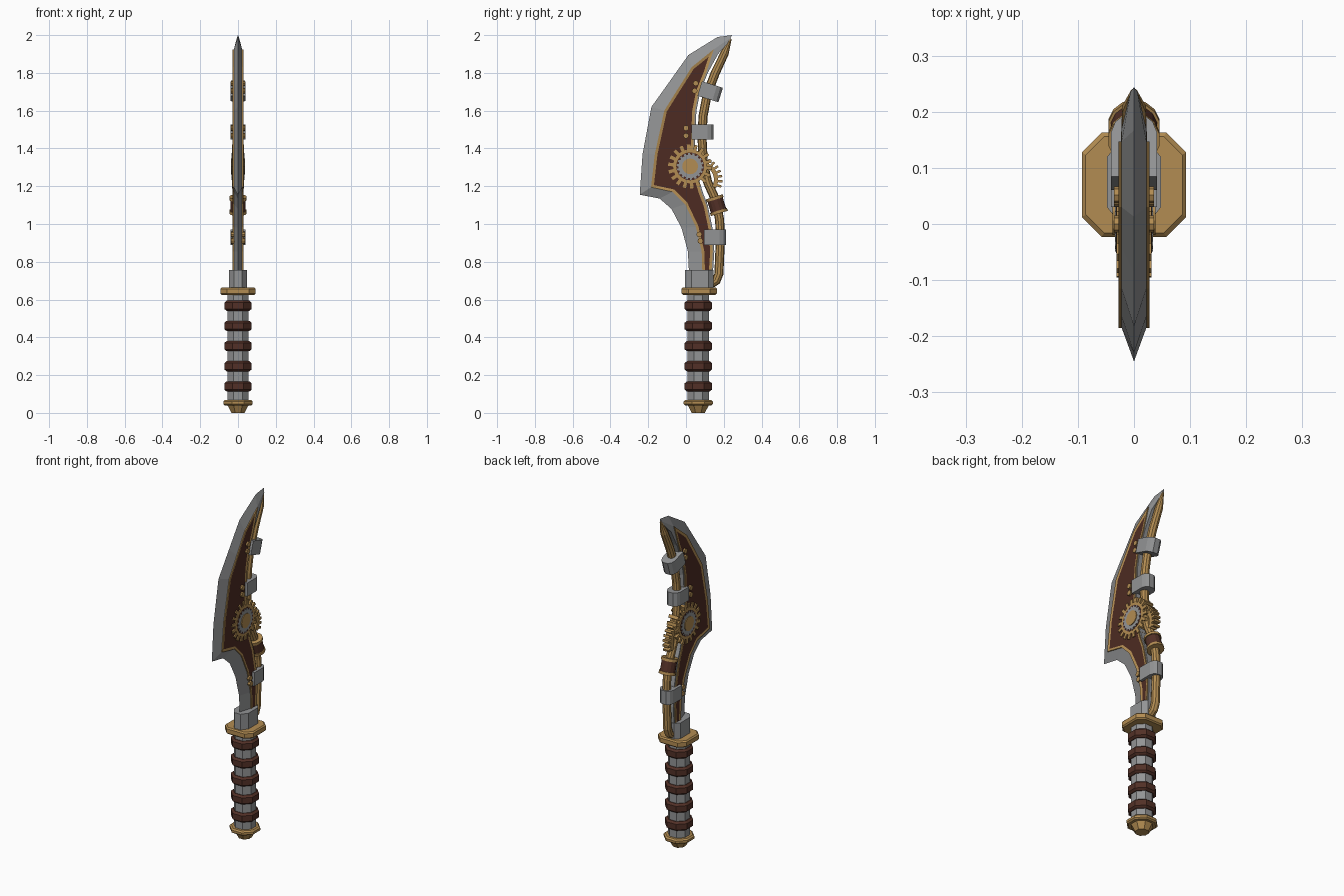
import bpy, bmesh, math
from mathutils import Matrix, Vector

if "Cube" in bpy.data.objects:
    bpy.data.objects.remove(bpy.data.objects["Cube"])


def material(name, col):
    m = bpy.data.materials.new(name)
    m.diffuse_color = (*col, 1)
    m.use_nodes = True
    m.node_tree.nodes["Principled BSDF"].inputs["Base Color"].default_value = m.diffuse_color
    return m


GOLD = material("brass", (0.45, 0.265, 0.085))
STEEL = material("steel", (0.29, 0.295, 0.30))
BROWN = material("dark_panel", (0.075, 0.024, 0.016))
LEATHER = material("leather", (0.085, 0.030, 0.020))


def finish(name, bm, *mats):
    bmesh.ops.recalc_face_normals(bm, faces=bm.faces)
    me = bpy.data.meshes.new(name)
    bm.to_mesh(me)
    bm.free()
    for m in mats:
        me.materials.append(m)
    ob = bpy.data.objects.new(name, me)
    bpy.context.collection.objects.link(ob)
    return ob


def loft(name, rings, mat):
    """Join equal-length rings of 3D points, capping both ends."""
    bm = bmesh.new()
    vs = [[bm.verts.new(p) for p in r] for r in rings]
    n = len(rings[0])
    for a, b in zip(vs, vs[1:]):
        for i in range(n):
            j = (i + 1) % n
            bm.faces.new((a[i], a[j], b[j], b[i]))
    bm.faces.new(vs[0])
    bm.faces.new(vs[-1])
    return finish(name, bm, mat)


def plate(name, pts, half, mat):
    """Extrude a (y, z) outline along x, symmetric about x = 0."""
    return loft(name, [[(x, y, z) for y, z in pts] for x in (-half, half)], mat)


def stack(name, levels, cy, mat, cut=0.586):
    """Chamfered square rings (z, half width) stacked along z."""
    rings = []
    for z, a in levels:
        c = a * (1 - cut)
        o = [(a, -c), (a, c), (c, a), (-c, a), (-a, c), (-a, -c), (-c, -a), (c, -a)]
        rings.append([(x, cy + y, z) for x, y in o])
    return loft(name, rings, mat)


def arc_teeth(cy, cz, r0, r1, n, a0=0.0, a1=2 * math.pi):
    pts, step = [], (a1 - a0) / n
    for k in range(n):
        for f, r in ((0.0, r0), (0.45, r0), (0.5, r1), (0.95, r1)):
            a = a0 + (k + f) * step
            pts.append((cy + r * math.cos(a), cz + r * math.sin(a)))
    return pts


# Handle
HY = 0.065
stack("pommel_tip", [(0, 0.035), (0.045, 0.058)], HY, GOLD)
stack("pommel_plate", [(0.04, 0.07), (0.047, 0.078), (0.06, 0.078), (0.068, 0.07)], HY, GOLD)
stack("grip_core", [(0.06, 0.056), (0.64, 0.056)], HY, STEEL)
for i in range(5):
    z = 0.14 + i * 0.1067
    stack(f"grip_wrap_{i + 1}", [(z - 0.027, 0.06), (z - 0.017, 0.072),
                                 (z + 0.017, 0.072), (z + 0.027, 0.06)], HY, LEATHER)
stack("guard", [(0.625, 0.086), (0.632, 0.093), (0.657, 0.093), (0.664, 0.086)], 0.07, GOLD, 0.38)
collar = [(0.02, -0.006), (0.048, 0.03), (0.048, 0.12), (0.025, 0.146)]
collar += [(-x, y) for x, y in reversed(collar)]
loft("blade_collar", [[(x, y, z) for x, y in collar] for z in (0.66, 0.757)], STEEL)

# Blade: cutting edge, bevel line and spine for each section, as (y, z)
T = 0.022
SEC = [((0.018, 0.70), (0.088, 0.70), (0.140, 0.70)),
       ((0.010, 0.855), (0.083, 0.855), (0.150, 0.855)),
       ((-0.024, 0.98), (0.052, 0.985), (0.140, 0.98)),
       ((-0.077, 1.08), (-0.005, 1.105), (0.115, 1.10)),
       ((-0.140, 1.135), (-0.070, 1.17), (0.090, 1.165)),
       ((-0.245, 1.155), (-0.185, 1.195), (0.070, 1.23)),
       ((-0.230, 1.37), (-0.165, 1.37), (0.045, 1.37)),
       ((-0.183, 1.62), (-0.115, 1.60), (0.055, 1.60)),
       ((-0.085, 1.757), (-0.043, 1.715), (0.075, 1.70)),
       ((0.013, 1.895), (0.030, 1.83), (0.115, 1.80)),
       ((0.167, 1.99), (0.147, 1.925), (0.170, 1.90)),
       ((0.244, 2.0), (0.236, 1.985), (0.238, 1.975))]
rings = []
for i, (f, e, b) in enumerate(SEC):
    t = T if i < len(SEC) - 1 else 0.006
    rings.append([(0, *f), (t, *e), (t, *b), (-t, *b), (-t, *e)])
loft("blade", rings, STEEL)

# Side panels: raised brass rim around a dark inset face
outline = [e for _, e, _ in SEC[:-1]] + [(b[0] - 0.008, b[1]) for _, _, b in SEC[-3::-1]]
for side, name in ((1, "right"), (-1, "left")):
    bm = bmesh.new()
    face = bm.faces.new([bm.verts.new((side * (T - 0.004), y, z)) for y, z in outline])
    ext = bmesh.ops.extrude_face_region(bm, geom=[face], use_keep_orig=True)
    top = [g for g in ext["geom"] if isinstance(g, bmesh.types.BMFace)][0]
    for v in top.verts:
        v.co.x = side * (T + 0.006)
    bmesh.ops.recalc_face_normals(bm, faces=bm.faces)
    bmesh.ops.inset_individual(bm, faces=[top], thickness=0.014, use_even_offset=True)
    for v in top.verts:
        v.co.x = side * (T + 0.003)
    top.material_index = 1
    finish(f"blade_panel_{name}", bm, GOLD, BROWN)

# Round gear set and toothed sector
GY, GZ = 0.022, 1.305
plate("gear_wheel", arc_teeth(GY, GZ, 0.09, 0.117, 18), 0.031, GOLD)
disc = [(GY + 0.074 * math.cos(a * math.pi / 12), GZ + 0.074 * math.sin(a * math.pi / 12)) for a in range(24)]
plate("gear_recess", disc, 0.0325, BROWN)
plate("gear_inner", arc_teeth(GY, GZ, 0.062, 0.071, 18), 0.034, STEEL)
hub = [(GY + 0.042 * math.cos(a * math.pi / 8), GZ + 0.042 * math.sin(a * math.pi / 8)) for a in range(16)]
plate("gear_hub", hub, 0.038, GOLD)
A0, A1 = math.radians(-28), math.radians(68)
sector = arc_teeth(0.073, 1.235, 0.097, 0.12, 7, A0, A1)
sector += [(0.073 + 0.075 * math.cos(A1 + (A0 - A1) * k / 8),
            1.235 + 0.075 * math.sin(A1 + (A0 - A1) * k / 8)) for k in range(9)]
plate("toothed_sector", sector, 0.02, GOLD)

# Rivets through the blade
for i, (y, z) in enumerate([(0, 1.508), (0, 1.467), (0.052, 1.745), (0.046, 1.705), (0.07, 0.945), (0.076, 0.91)]):
    plate(f"rivet_{i + 1}", [(y + 0.015 * math.cos(a * math.pi / 4), z + 0.015 * math.sin(a * math.pi / 4))
                             for a in range(8)], 0.036, GOLD)

# Brass pipe along the spine: (y, z, radius)
PATH = [(0.135, 0.685, 0.024), (0.16, 0.70, 0.024), (0.174, 0.735, 0.024), (0.182, 0.92, 0.024),
        (0.178, 1.02, 0.024), (0.16, 1.12, 0.024), (0.115, 1.22, 0.024), (0.092, 1.32, 0.024),
        (0.085, 1.45, 0.024), (0.09, 1.57, 0.024), (0.113, 1.69, 0.024), (0.155, 1.80, 0.024),
        (0.205, 1.905, 0.022), (0.236, 1.982, 0.006)]
rings = []
for i, (y, z, r) in enumerate(PATH):
    a, b = PATH[max(i - 1, 0)], PATH[min(i + 1, len(PATH) - 1)]
    d = Vector((0, b[0] - a[0], b[1] - a[1])).normalized()
    n = Vector((0, d.z, -d.y))
    rings.append([Vector((0, y, z)) + r * (math.cos(k * math.pi / 5) * n
                 + math.sin(k * math.pi / 5) * Vector((1, 0, 0))) for k in range(10)])
loft("spine_pipe", rings, GOLD)

# Leather-wrapped joint with brass rims
for name, off, r, depth, mat in (("joint_wrap", 0, 0.042, 0.07, LEATHER),
                                 ("joint_rim_lower", -0.038, 0.047, 0.016, GOLD),
                                 ("joint_rim_upper", 0.038, 0.047, 0.016, GOLD)):
    bm = bmesh.new()
    bmesh.ops.create_cone(bm, cap_ends=True, segments=14, radius1=r, radius2=r, depth=depth,
                          matrix=Matrix.Translation((0, 0, off)))
    ob = finish(name, bm, mat)
    ob.location = (0, 0.163, 1.10)
    ob.rotation_euler.x = 0.3

# Steel clamps tying the pipe to the blade
half = [(0.041, -0.058), (0.041, 0.025), (0.033, 0.045), (0.016, 0.058)]
prof = half + [(-x, y) for x, y in reversed(half)]
for i, (y, z, rot) in enumerate([(0.153, 0.93, 0), (0.088, 1.487, 0), (0.128, 1.70, -0.3)]):
    ob = loft(f"pipe_clamp_{i + 1}", [[(px, py, pz) for px, py in prof] for pz in (-0.04, 0.04)], STEEL)
    ob.location = (0, y, z)
    ob.rotation_euler.x = rot
